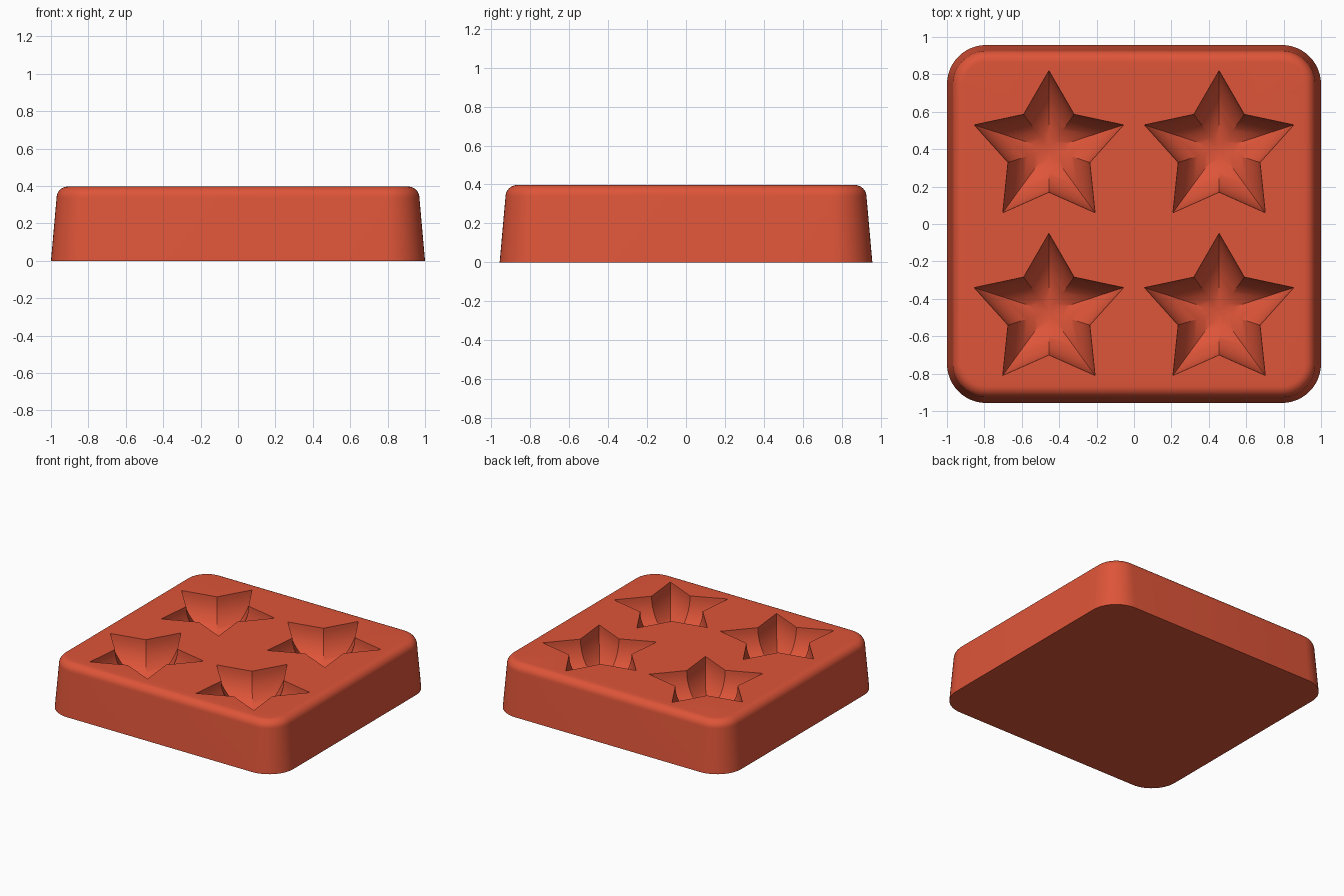
import bpy
import bmesh
from math import sin, cos, pi, radians, sqrt

old = bpy.data.objects.get("Cube")
if old:
    bpy.data.objects.remove(old, do_unlink=True)

HALF_X, HALF_Y, HEIGHT = 1.0, 0.957, 0.397
CORNER, FILLET, DRAFT = 0.21, 0.06, 0.03
STAR_OUT, STAR_IN, STAR_DEPTH = 0.42, 0.23, 0.25
BOWL_STEPS = 14

red = bpy.data.materials.new("brick red")
red.use_nodes = True
colour = (0.73, 0.09, 0.04, 1)
red.diffuse_color = colour
red.node_tree.nodes["Principled BSDF"].inputs["Base Color"].default_value = colour

bm = bmesh.new()


def ring(points, z):
    return [bm.verts.new((x, y, z)) for x, y in points]


def bridge(a, b):
    n = len(a)
    for i in range(n):
        j = (i + 1) % n
        bm.faces.new((a[i], a[j], b[j], b[i]))


def loop_edges(loop):
    return [bm.edges.get((v, loop[i - 1])) for i, v in enumerate(loop)]


def rounded_rectangle(inset, steps=12):
    r = CORNER - inset
    points = []
    for k, (sx, sy) in enumerate([(1, 1), (-1, 1), (-1, -1), (1, -1)]):
        for i in range(steps + 1):
            a = (k + i / steps) * pi / 2
            points.append((sx * (HALF_X - CORNER) + r * cos(a),
                           sy * (HALF_Y - CORNER) + r * sin(a)))
    return points


def star(cx, cy, scale):
    points = []
    for i in range(10):
        r = scale * (STAR_IN if i % 2 else STAR_OUT)
        a = pi / 2 + i * pi / 5
        points.append((cx + r * cos(a), cy + r * sin(a)))
    return points


# Tapered outer wall and rounded top edge
profile = [(0, 0), (DRAFT, HEIGHT - FILLET)]
for i in range(1, 9):
    a = i / 8 * pi / 2
    profile.append((DRAFT + FILLET * (1 - cos(a)), HEIGHT - FILLET * (1 - sin(a))))
rings = [ring(rounded_rectangle(inset), z) for inset, z in profile]
for lower, upper in zip(rings, rings[1:]):
    bridge(lower, upper)
bm.faces.new(rings[0])
rim = loop_edges(rings[-1])

# Four star-shaped hollows with rounded bottoms
for cx in (-0.455, 0.455):
    for cy in (0.4, -0.47):
        previous = None
        for i in range(BOWL_STEPS):
            a = i / BOWL_STEPS * pi / 2
            current = ring(star(cx, cy, cos(a)), HEIGHT - STAR_DEPTH * sin(a))
            if previous:
                bridge(previous, current)
            else:
                mouth = current
            previous = current
        centre = bm.verts.new((cx, cy, HEIGHT - STAR_DEPTH))
        for i in range(10):
            bm.faces.new((previous[i - 1], previous[i], centre))
        rim += loop_edges(mouth)

# Flat top around the hollows
bmesh.ops.triangle_fill(bm, edges=rim, use_beauty=True, normal=(0, 0, 1))
bmesh.ops.recalc_face_normals(bm, faces=bm.faces)

mesh = bpy.data.meshes.new("star_mold_block")
bm.to_mesh(mesh)
bm.free()
mesh.materials.append(red)
block = bpy.data.objects.new("star_mold_block", mesh)
bpy.context.collection.objects.link(block)

bpy.ops.object.select_all(action="DESELECT")
block.select_set(True)
bpy.context.view_layer.objects.active = block
bpy.ops.object.shade_smooth_by_angle(angle=radians(30))
